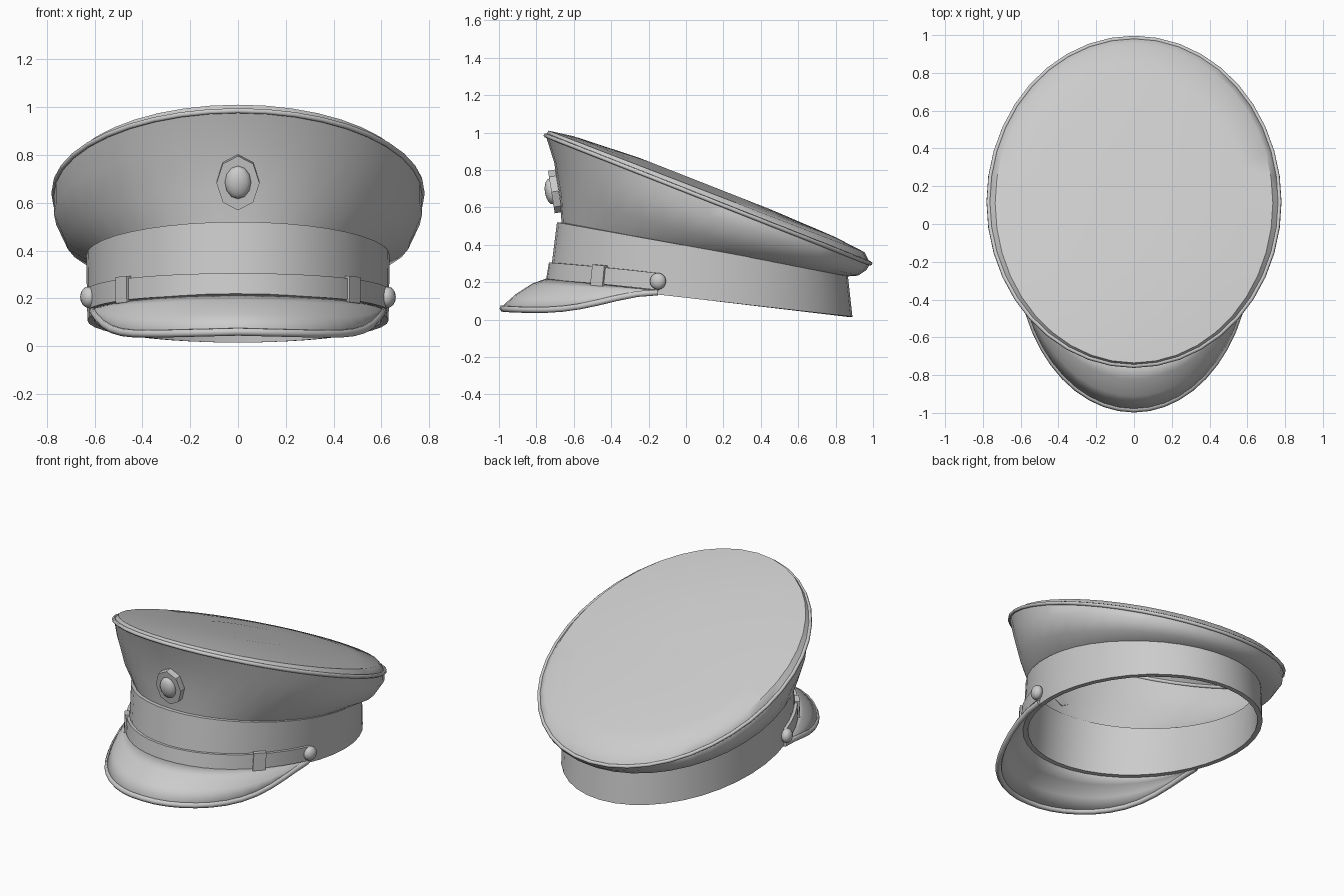
import bpy, bmesh, math
from mathutils import Vector

if "Cube" in bpy.data.objects:
    bpy.data.objects.remove(bpy.data.objects["Cube"])


def ring_point(r, deg):
    """Point on a tilted oval: half width, front y, back y, front z, back z, side lift."""
    a, yf, yb, zf, zb, s = r
    t = math.radians(deg)
    k = (1 - math.cos(t)) / 2
    return Vector((a * math.sin(t), yf + (yb - yf) * k,
                   zf + (zb - zf) * k + s * math.sin(t) ** 2))


def finish(obj, angle=40):
    bpy.ops.object.select_all(action='DESELECT')
    obj.select_set(True)
    bpy.context.view_layer.objects.active = obj
    bpy.ops.object.shade_smooth_by_angle(angle=math.radians(angle))


def loft(name, rows, closed=True, join=False, cap=False, angle=40):
    """Skin rows of points; join links last row to first, cap fills the last row."""
    bm = bmesh.new()
    vs = [[bm.verts.new(p) for p in row] for row in rows]
    n = len(rows[0])
    pairs = list(zip(vs, vs[1:])) + ([(vs[-1], vs[0])] if join else [])
    for lo, hi in pairs:
        for i in range(n if closed else n - 1):
            j = (i + 1) % n
            bm.faces.new((lo[i], lo[j], hi[j], hi[i]))
    if join and not closed:
        bm.faces.new([v[0] for v in vs])
        bm.faces.new([v[-1] for v in vs])
    if cap:
        bm.faces.new(vs[-1])
    bmesh.ops.recalc_face_normals(bm, faces=bm.faces)
    me = bpy.data.meshes.new(name)
    bm.to_mesh(me)
    bm.free()
    obj = bpy.data.objects.new(name, me)
    bpy.context.collection.objects.link(obj)
    finish(obj, angle)
    return obj


def oval(r, n=40):
    return [ring_point(r, 360 * i / n) for i in range(n)]


def arc(r, a0, a1, n):
    return [ring_point(r, a0 + (a1 - a0) * i / n) for i in range(n + 1)]


def tube(name, pts, radius, cyclic):
    cu = bpy.data.curves.new(name, 'CURVE')
    cu.dimensions = '3D'
    cu.bevel_depth = radius
    cu.bevel_resolution = 1
    cu.use_fill_caps = True
    sp = cu.splines.new('POLY')
    sp.points.add(len(pts) - 1)
    for q, p in zip(sp.points, pts):
        q.co = (*p, 1)
    sp.use_cyclic_u = cyclic
    obj = bpy.data.objects.new(name, cu)
    bpy.context.collection.objects.link(obj)
    return obj


# Crown: flared fabric sides rolling over into a gently domed sloping top
rim = (.77, -.75, .985, .985, .30, 0)
loft("crown", [oval(r) for r in (
    (.615, -.665, .85, .51, .23, 0),
    (.72, -.675, .92, .66, .235, -.01),
    (.77, -.705, .965, .84, .265, 0),
    rim,
    (.735, -.735, .955, 1.01, .36, 0),
    (.60, -.60, .79, .98, .445, -.01),
    (.30, -.25, .45, .865, .59, 0),
    (.05, .05, .15, .745, .705, 0))], cap=True)
tube("crown_piping", oval(rim), .012, True)

# Band with an inner sweatband wall
loft("band", [oval(r) for r in (
    (.63, -.73, .89, .20, .015, 0),
    (.635, -.69, .865, .52, .24, 0),
    (.605, -.66, .835, .52, .24, 0),
    (.60, -.70, .86, .20, .015, 0))], join=True)


# Chin strap across the front, with two keeper loops
def strap(name, a0, a1, n, z0, z1, out):
    lo, hi = (.63, -.73, .89), (.632, -.715, .88)
    fat = lambda b, d: (b[0] + d, b[1] - d, b[2] + d)
    drop = .21
    rows = [(*fat(lo, 0), z0, z0 - drop, .02), (*fat(lo, out), z0, z0 - drop, .02),
            (*fat(hi, out), z1, z1 - drop, .02), (*fat(hi, 0), z1, z1 - drop, .02)]
    return loft(name, [arc(r, a0, a1, n) for r in rows], closed=False, join=True)


strap("chin_strap", -74, 74, 22, .215, .305, .018)
for side, label in ((-1, "left"), (1, "right")):
    strap("strap_keeper_" + label, side * 48 - 3, side * 48 + 3, 2, .205, .315, .028)

    # Strap buttons
    bpy.ops.mesh.primitive_uv_sphere_add(segments=12, ring_count=8, radius=1,
                                         location=(side * .625, -.15, .205))
    button = bpy.context.object
    button.name = "strap_button_" + label
    button.scale = (.035, .045, .045)
    button.rotation_euler.z = -side * math.radians(16)
    finish(button)

# Visor: swept from the band edge to a drooping rounded lip
N = 24
inner = arc((.63, -.73, .89, .215, .02, 0), -73, 73, N)
outer = []
for i in range(N + 1):
    t = math.radians(-90 + 180 * i / N)
    s = abs(math.sin(t))
    outer.append(Vector((.605 * s * (1 if t > 0 else -1), -.15 - .83 * math.cos(t),
                         .06 - .015 * s + .10 * s ** 10)))
rows = []
for k in (0, .35, .7, 1):
    lift = .10 * k * (1 - k)
    rows.append([p.lerp(q, k) + Vector((0, 0, lift * min(1, (q - p).length / .2)))
                 for p, q in zip(inner, outer)])
visor = loft("visor", rows, closed=False)
sol = visor.modifiers.new("thickness", 'SOLIDIFY')
sol.thickness = .02
sol.offset = 0
tube("visor_trim", outer, .018, False)

# Front badge: faceted oval plate with a raised boss
tilt = math.radians(90 + 9)
bpy.ops.mesh.primitive_cylinder_add(vertices=8, radius=1, depth=1,
                                    location=(0, -.70, .685), rotation=(tilt, 0, 0))
plate = bpy.context.object
plate.name = "badge_plate"
plate.scale = (.09, .115, .04)
finish(plate, 30)
bpy.ops.mesh.primitive_uv_sphere_add(segments=12, ring_count=8, radius=1,
                                     location=(0, -.72, .685), rotation=(tilt, 0, 0))
boss = bpy.context.object
boss.name = "badge_boss"
boss.scale = (.055, .07, .035)
finish(boss)
